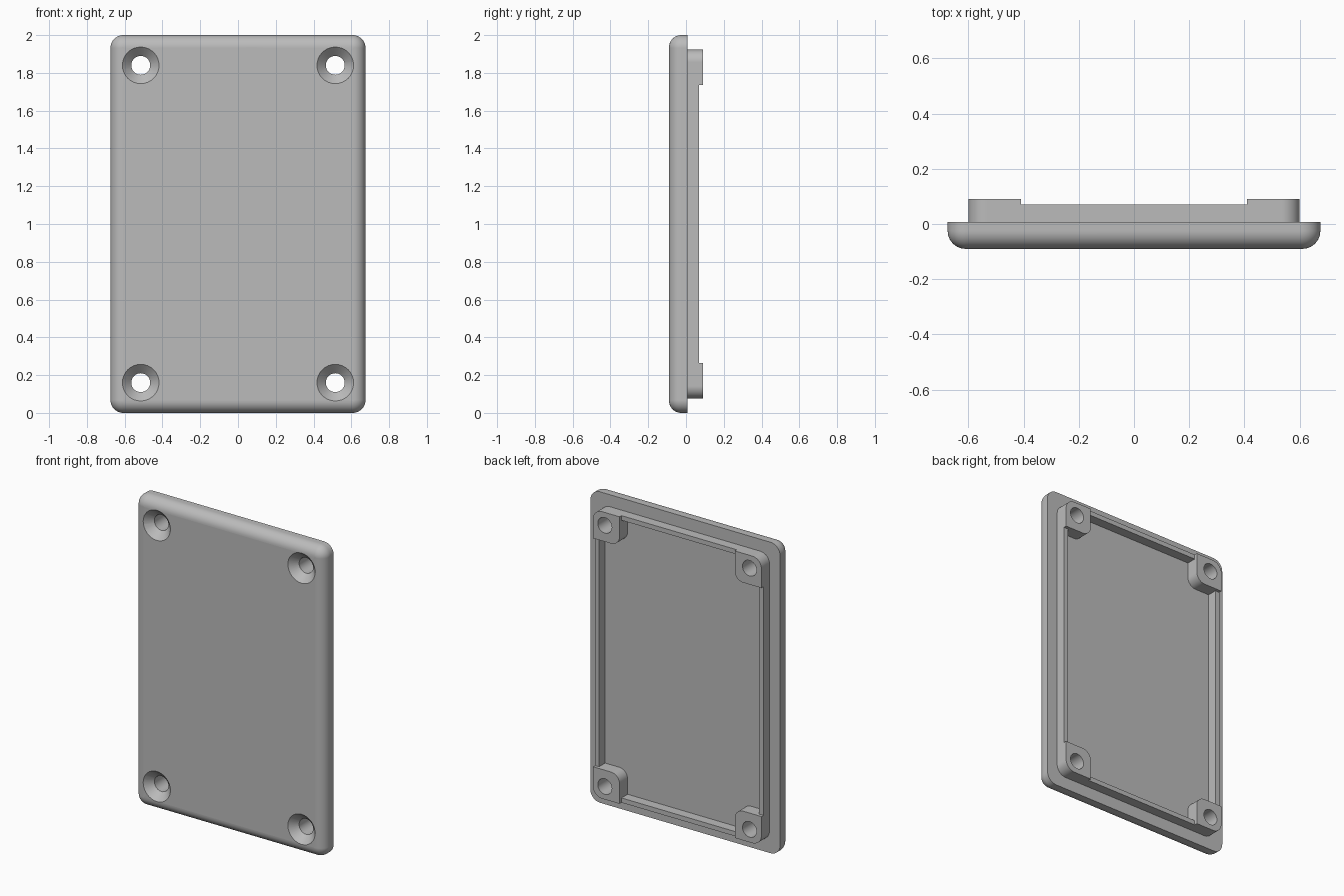
import bpy, bmesh, math

cube = bpy.data.objects.get("Cube")
if cube:
    bpy.data.objects.remove(cube)

grey = bpy.data.materials.new("plain grey")
grey.use_nodes = True
colour = (0.5, 0.5, 0.5, 1)
grey.diffuse_color = colour
grey.node_tree.nodes["Principled BSDF"].inputs["Base Color"].default_value = colour

MID = 1.0                      # height of the centre
BACK = 0.008                   # back face of the plate
BOSS_X, BOSS_Z = 0.41, 0.735   # inner edges of the corner bosses


def arc(cx, cz, r, start, end, n=10):
    angles = [math.radians(start + (end - start) * i / n) for i in range(n + 1)]
    return [(cx + r * math.cos(a), cz + r * math.sin(a)) for a in angles]


def rounded_rect(w, h, r):
    pts = []
    for sx, sz, a in ((1, 1, 0), (-1, 1, 90), (-1, -1, 180), (1, -1, 270)):
        pts += arc(sx * (w - r), sz * (h - r), r, a, a + 90)
    return pts


def loft(name, sections):
    """Skin a stack of (outline, y) sections and cap both ends."""
    bm = bmesh.new()
    rings = [[bm.verts.new((x, y, MID + z)) for x, z in pts] for pts, y in sections]
    for a, b in zip(rings, rings[1:]):
        for i in range(len(a)):
            j = (i + 1) % len(a)
            bm.faces.new((a[i], a[j], b[j], b[i]))
    bm.faces.new(rings[0])
    bm.faces.new(rings[-1])
    bmesh.ops.recalc_face_normals(bm, faces=bm.faces)
    mesh = bpy.data.meshes.new(name)
    bm.to_mesh(mesh)
    bm.free()
    mesh.materials.append(grey)
    ob = bpy.data.objects.new(name, mesh)
    bpy.context.collection.objects.link(ob)
    return ob


def combine(target, other, operation):
    mod = target.modifiers.new("combine", 'BOOLEAN')
    mod.operation, mod.solver, mod.object = operation, 'EXACT', other
    bpy.context.view_layer.objects.active = target
    bpy.ops.object.modifier_apply(modifier=mod.name)
    bpy.data.objects.remove(other)


# Cover plate, front edge rounded over
ROUND = 0.065
sections = []
for i in range(11):
    a = math.radians(9 * i)
    inset = ROUND * (1 - math.sin(a))
    sections.append((rounded_rect(0.675 - inset, 1 - inset, 0.068 - inset),
                     -0.09 + ROUND * (1 - math.cos(a))))
sections.append((sections[-1][0], BACK))
cover = loft("cover_plate", sections)

# Raised block on the back that becomes the lip and the corner bosses
lip_outline = rounded_rect(0.6, 0.923, 0.065)
combine(cover, loft("lip_block", [(lip_outline, -0.02), (lip_outline, 0.09)]), 'UNION')

# Pocket inside the lip, leaving a round-nosed boss in every corner
IN_X, IN_Z, NOSE = 0.57, 0.893, 0.06
quarter = [(IN_X, BOSS_Z)] + arc(BOSS_X + NOSE, BOSS_Z + NOSE, NOSE, 270, 180) + [(BOSS_X, IN_Z)]
pocket = []
for sx, sz in ((1, 1), (-1, 1), (-1, -1), (1, -1)):
    part = [(sx * x, sz * z) for x, z in quarter]
    pocket += part if sx * sz > 0 else part[::-1]
combine(cover, loft("pocket_cutter", [(pocket, BACK), (pocket, 0.2)]), 'DIFFERENCE')

# Lower the lip between the bosses
for w, h in ((BOSS_X, 1.2), (1.2, BOSS_Z)):
    box = [(w, h), (-w, h), (-w, -h), (w, -h)]
    combine(cover, loft("lip_cutter", [(box, 0.07), (box, 0.2)]), 'DIFFERENCE')

# Countersunk screw holes
for x in (-0.515, 0.515):
    for z in (-0.84, 0.84):
        rings = [(arc(x, z, r, 0, 348.75, 31), y)
                 for r, y in ((0.107, -0.1), (0.05, -0.043), (0.05, 0.2))]
        combine(cover, loft("hole_cutter", rings), 'DIFFERENCE')

# Smooth curved faces, crisp edges
bpy.ops.object.select_all(action='DESELECT')
cover.select_set(True)
bpy.context.view_layer.objects.active = cover
bpy.ops.object.shade_smooth_by_angle(angle=math.radians(30))
weighted = cover.modifiers.new("flat_faces_first", 'WEIGHTED_NORMAL')
weighted.keep_sharp = True
